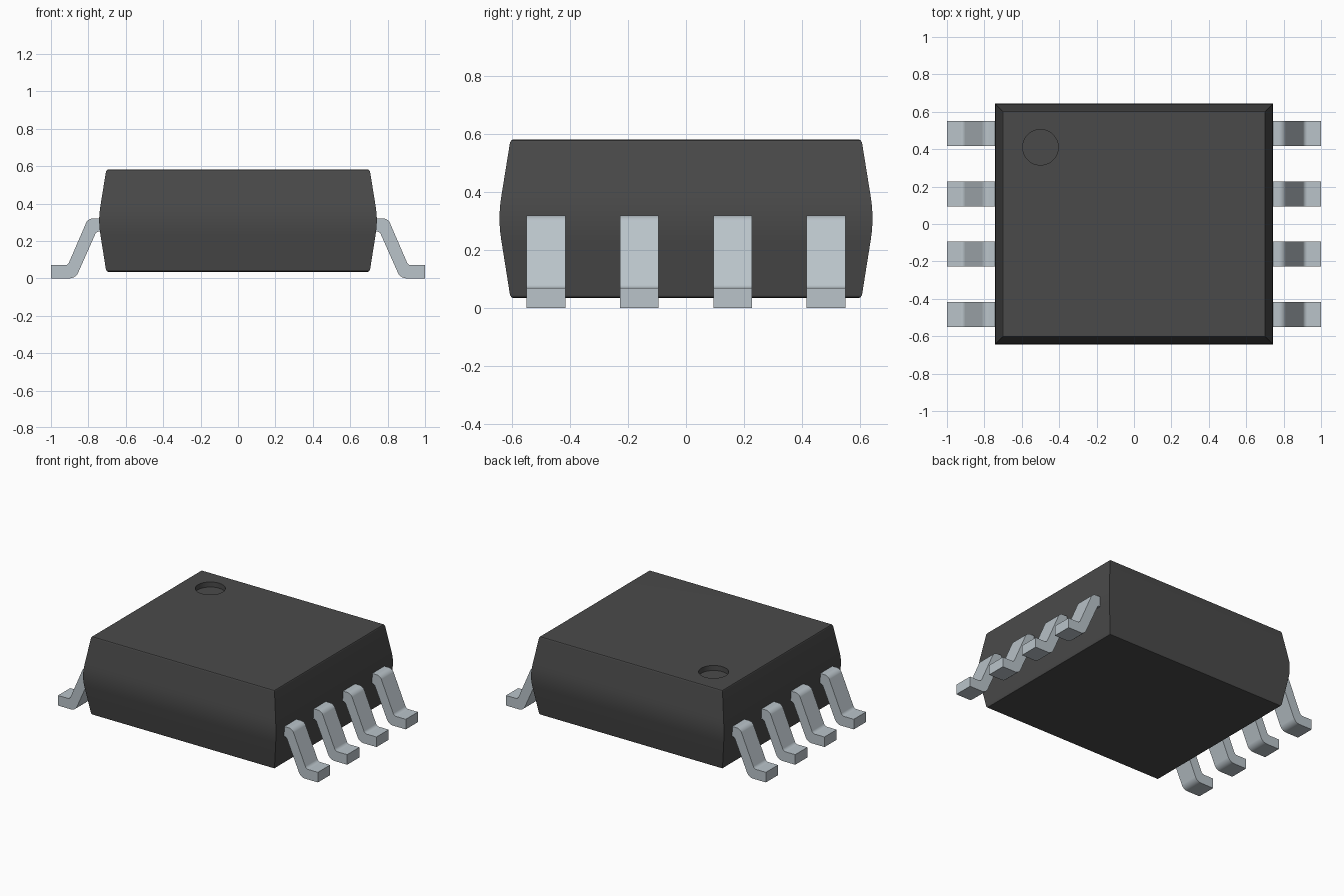
import bpy
import bmesh
import math
from mathutils import Vector

cube = bpy.data.objects.get("Cube")
if cube:
    bpy.data.objects.remove(cube, do_unlink=True)


def make_material(name, colour):
    mat = bpy.data.materials.new(name)
    mat.use_nodes = True
    mat.diffuse_color = (*colour, 1)
    mat.node_tree.nodes["Principled BSDF"].inputs["Base Color"].default_value = (*colour, 1)
    return mat


black = make_material("black plastic", (0.068, 0.068, 0.068))
silver = make_material("silver metal", (0.49, 0.55, 0.59))


def add_object(name, bm, mat):
    bmesh.ops.recalc_face_normals(bm, faces=bm.faces)
    mesh = bpy.data.meshes.new(name)
    bm.to_mesh(mesh)
    bm.free()
    mesh.materials.append(mat)
    obj = bpy.data.objects.new(name, mesh)
    bpy.context.collection.objects.link(obj)
    return obj


def smooth(obj):
    bpy.ops.object.select_all(action='DESELECT')
    obj.select_set(True)
    bpy.context.view_layer.objects.active = obj
    bpy.ops.object.shade_smooth_by_angle(angle=math.radians(30))
    mod = obj.modifiers.new("Weighted normals", 'WEIGHTED_NORMAL')
    mod.keep_sharp = True


def fillet(corner, before, after, radius, steps=5):
    """Points of an arc that rounds one corner of a profile."""
    p = Vector(corner)
    a = (Vector(before) - p).normalized()
    b = (Vector(after) - p).normalized()
    half = a.angle(b) / 2
    centre = p + (a + b).normalized() * radius / math.sin(half)
    start = p + a * radius / math.tan(half) - centre
    end = p + b * radius / math.tan(half) - centre
    return [centre + start.lerp(end, i / steps).normalized() * radius
            for i in range(steps + 1)]


# Package body: stacked rectangles, widest at the middle
HALF_X, HALF_Y, TOP = 0.742, 0.643, 0.582
rings = [(0.035, 0.047), (0.038, 0.041), (0.046, 0.036), (0.235, 0.006), (0.265, 0.002),
         (0.295, 0.0), (0.325, 0.0), (0.355, 0.002), (0.385, 0.006),
         (0.571, 0.036), (0.579, 0.041), (TOP, 0.047)]
bm = bmesh.new()
loops = [[bm.verts.new((sx * (HALF_X - inset), sy * (HALF_Y - inset), z))
          for sx, sy in ((-1, -1), (1, -1), (1, 1), (-1, 1))] for z, inset in rings]
for low, high in zip(loops, loops[1:]):
    for i in range(4):
        j = (i + 1) % 4
        bm.faces.new((low[i], low[j], high[j], high[i]))
bm.faces.new(loops[0][::-1])
bm.faces.new(loops[-1])
body = add_object("package_body", bm, black)

# Round corner dimple sunk into the top
DEPTH = 0.035
bm = bmesh.new()
bmesh.ops.create_cone(bm, cap_ends=True, segments=48, radius1=0.095, radius2=0.095, depth=0.2)
bmesh.ops.translate(bm, verts=bm.verts, vec=(-0.5, 0.41, TOP - DEPTH + 0.1))
cutter = add_object("dimple_cutter", bm, black)
cutter.hide_render = True
cut = body.modifiers.new("Dimple", 'BOOLEAN')
cut.operation = 'DIFFERENCE'
cut.solver = 'EXACT'
cut.object = cutter
bpy.context.view_layer.objects.active = body
bpy.ops.object.modifier_apply(modifier=cut.name)
bpy.data.objects.remove(cutter, do_unlink=True)
smooth(body)

# Gull-wing lead profile in x and z, with a rounding radius per corner
corners = [((0.70, 0.32), 0), ((0.802, 0.32), 0.04), ((0.91, 0.07), 0.025), ((1.0, 0.07), 0),
           ((1.0, 0.0), 0), ((0.868, 0.0), 0.05), ((0.757, 0.25), 0.02), ((0.70, 0.25), 0)]
profile = []
for i, (point, radius) in enumerate(corners):
    if radius:
        profile += fillet(point, corners[i - 1][0], corners[(i + 1) % len(corners)][0], radius)
    else:
        profile.append(Vector(point))

# Four leads along each side
WIDTH = 0.134
for side, label in ((1, "left"), (-1, "right")):
    for n, y in enumerate((-0.483, -0.161, 0.161, 0.483), 1):
        bm = bmesh.new()
        face = bm.faces.new([bm.verts.new((side * p.x, y - WIDTH / 2, p.y)) for p in profile])
        out = bmesh.ops.extrude_face_region(bm, geom=[face])
        moved = [v for v in out["geom"] if isinstance(v, bmesh.types.BMVert)]
        bmesh.ops.translate(bm, verts=moved, vec=(0, WIDTH, 0))
        smooth(add_object(f"{label}_lead_{n}", bm, silver))
